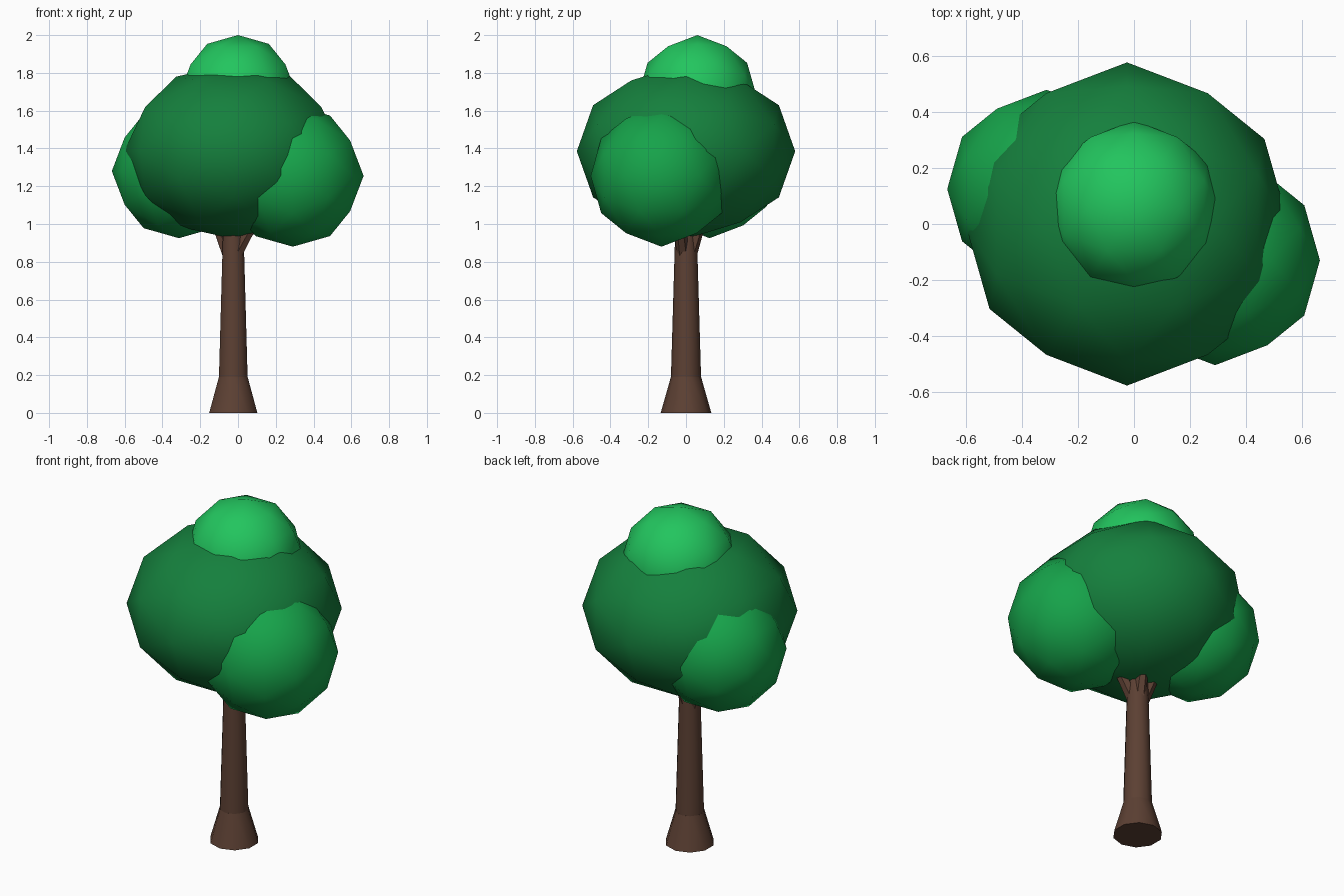
import bpy
import bmesh
from math import sqrt
from mathutils import Vector, Matrix

if "Cube" in bpy.data.objects:
    bpy.data.objects.remove(bpy.data.objects["Cube"])


def material(name, rgb):
    """Flat material from 0-255 display values, stored as linear."""
    lin = [((c / 255 + 0.055) / 1.055) ** 2.4 for c in rgb]
    mat = bpy.data.materials.new(name)
    mat.use_nodes = True
    mat.diffuse_color = (*lin, 1)
    mat.node_tree.nodes["Principled BSDF"].inputs["Base Color"].default_value = (*lin, 1)
    return mat


def finish(name, bm, mat, angle):
    """Turn a bmesh into a smooth-shaded object."""
    bmesh.ops.recalc_face_normals(bm, faces=bm.faces)
    mesh = bpy.data.meshes.new(name)
    bm.to_mesh(mesh)
    bm.free()
    mesh.materials.append(mat)
    obj = bpy.data.objects.new(name, mesh)
    bpy.context.collection.objects.link(obj)
    bpy.ops.object.select_all(action="DESELECT")
    obj.select_set(True)
    bpy.context.view_layer.objects.active = obj
    bpy.ops.object.shade_smooth_by_angle(angle=angle)
    return obj


def leaf_ball(name, centre, radius, height, mat):
    """Icosahedron with edges on the axes, split once and rounded."""
    golden = (1 + sqrt(5)) / 2
    bm = bmesh.new()
    for a in (-1, 1):
        for b in (-golden, golden):
            for co in ((a, 0, b), (0, b, a), (b, a, 0)):
                bm.verts.new(co)
    bmesh.ops.convex_hull(bm, input=bm.verts)
    bmesh.ops.subdivide_edges(bm, edges=bm.edges[:], cuts=1, use_grid_fill=True)
    for v in bm.verts:
        v.co = v.co.normalized() * radius
        v.co.z *= height / radius
        v.co += Vector(centre)
    return finish(name, bm, mat, 1.2)


def taper(name, start, end, r_start, r_end, sides, mat):
    """Tapered round limb between two points."""
    start, end = Vector(start), Vector(end)
    axis = end - start
    turn = Vector((0, 0, 1)).rotation_difference(axis).to_matrix().to_4x4()
    bm = bmesh.new()
    bmesh.ops.create_cone(bm, cap_ends=True, segments=sides, radius1=r_start,
                          radius2=r_end, depth=axis.length,
                          matrix=Matrix.Translation((start + end) / 2) @ turn)
    return finish(name, bm, mat, 0.9)


bark = material("brown bark", (92, 64, 51))
dark = material("dark green leaves", (21, 128, 61))
mid = material("mid green leaves", (22, 163, 74))
light = material("light green leaves", (34, 197, 94))

# Trunk with flared foot
X = -0.025
taper("trunk_foot", (X, 0, 0), (X, 0, 0.19), 0.134, 0.08, 10, bark)
taper("trunk", (X, 0, 0.18), (X, 0, 1.0), 0.08, 0.056, 10, bark)

# Branches reaching into the crown
taper("branch_left", (-0.015, -0.015, 0.83), (0.09, -0.035, 1.02), 0.036, 0.028, 6, bark)
taper("branch_right", (-0.045, 0.01, 0.82), (-0.12, 0.04, 1.02), 0.036, 0.028, 6, bark)
taper("branch_back", (-0.02, 0.02, 0.83), (0.0, 0.08, 1.02), 0.036, 0.028, 6, bark)

# Crown
leaf_ball("crown_main", (X, 0, 1.385), 0.578, 0.464, dark)
leaf_ball("crown_right", (-0.313, 0.125, 1.28), 0.355, 0.355, mid)
leaf_ball("crown_left", (0.29, -0.13, 1.255), 0.375, 0.375, mid)
leaf_ball("crown_top", (0, 0.06, 1.69), 0.31, 0.31, light)
